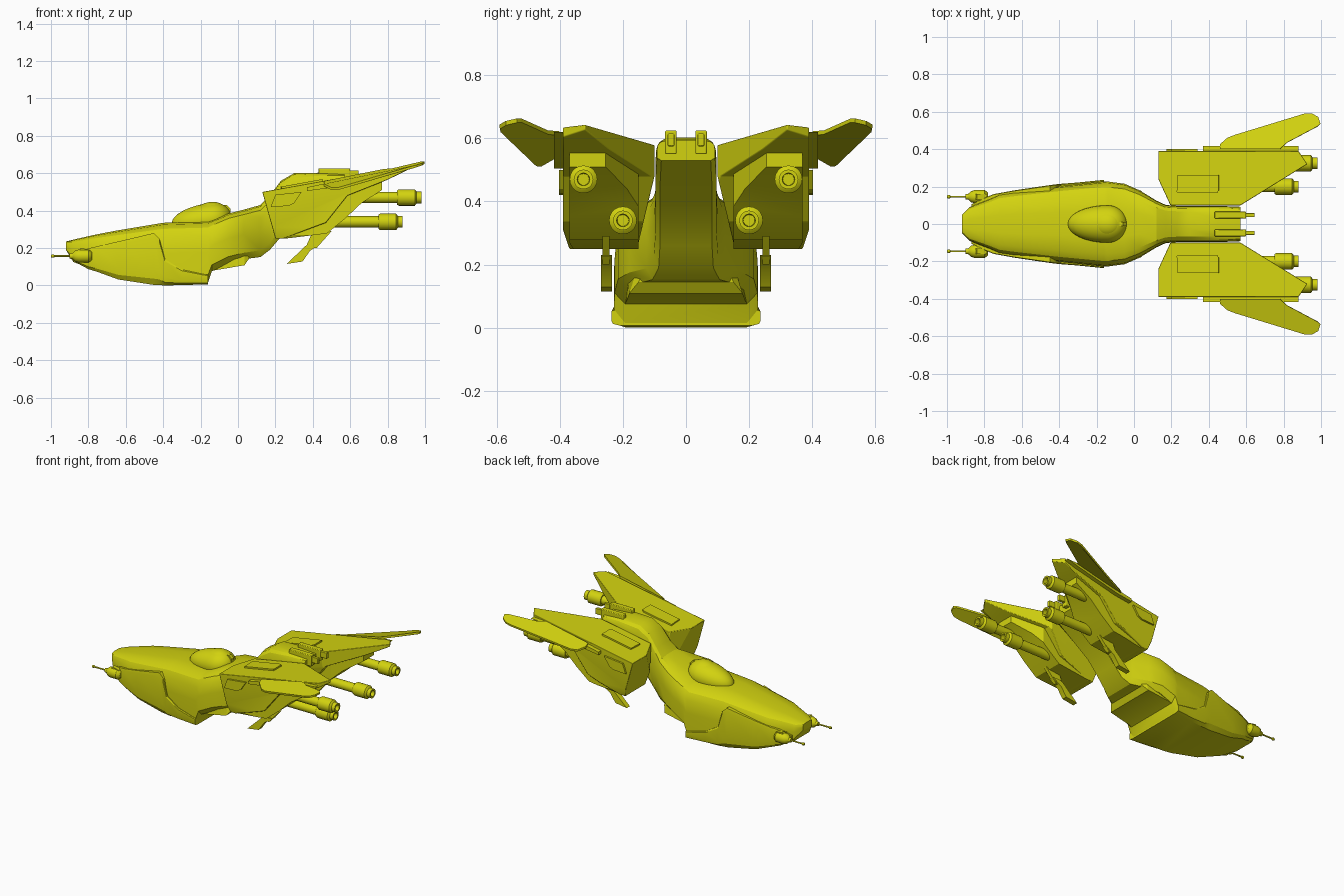
import bpy, bmesh, math
from mathutils import Vector

yellow = bpy.data.materials.new("yellow paint")
yellow.diffuse_color = (0.65, 0.65, 0.005, 1)


def finish(name, bm, mirror=False, bevel=0.0):
    bmesh.ops.recalc_face_normals(bm, faces=bm.faces)
    me = bpy.data.meshes.new(name)
    bm.to_mesh(me)
    bm.free()
    me.materials.append(yellow)
    me.shade_smooth()
    me.set_sharp_from_angle(angle=math.radians(28))
    ob = bpy.data.objects.new(name, me)
    bpy.context.collection.objects.link(ob)
    if bevel:
        b = ob.modifiers.new("bevel", 'BEVEL')
        b.width, b.segments, b.limit_method = bevel, 2, 'ANGLE'
    if mirror:
        m = ob.modifiers.new("mirror", 'MIRROR')
        m.use_axis = (False, True, False)
    return ob


def skin(bm, rings):
    """Join rings of points and cap both ends."""
    vs = [[bm.verts.new(p) for p in r] for r in rings]
    n = len(vs[0])
    for a, b in zip(vs, vs[1:]):
        for i in range(n):
            bm.faces.new((a[i], a[(i + 1) % n], b[(i + 1) % n], b[i]))
    bm.faces.new(vs[0])
    bm.faces.new(vs[-1])


def slab(name, pts, vec, cuts=(), mirror=True, bevel=0.0):
    """Extrude a polygon along vec, then trim it with planes (point, outward normal)."""
    bm = bmesh.new()
    skin(bm, [[Vector(p) for p in pts], [Vector(p) + Vector(vec) for p in pts]])
    for co, no in cuts:
        geom = bm.verts[:] + bm.edges[:] + bm.faces[:]
        bmesh.ops.bisect_plane(bm, geom=geom, dist=1e-5, plane_co=co,
                               plane_no=Vector(no).normalized(), clear_outer=True)
        bmesh.ops.holes_fill(bm, edges=[e for e in bm.edges if e.is_boundary], sides=0)
    return finish(name, bm, mirror, bevel)


def side(name, pts, y0, y1, **kw):
    return slab(name, [(x, y0, z) for x, z in pts], (0, y1 - y0, 0), **kw)


def lathe(name, prof, y, z, n=20, mirror=True):
    """Turn (x, radius) pairs about an axis parallel to x."""
    bm = bmesh.new()
    skin(bm, [[(x, y + r * math.cos(2 * math.pi * i / n), z + r * math.sin(2 * math.pi * i / n))
               for i in range(n)] for x, r in prof])
    return finish(name, bm, mirror)


def loft(name, sections, half, bevel=0.0):
    """half = (width factor, height factor) points from bottom to top."""
    bm = bmesh.new()
    skin(bm, [[(x, w * a, zb + (zt - zb) * b) for a, b in half] +
              [(x, -w * a, zb + (zt - zb) * b) for a, b in reversed(half)]
              for x, w, zb, zt in sections])
    return finish(name, bm, False, bevel)


# Fuselage and neck
loft("fuselage", [
    (-0.92, .05, .19, .235), (-.88, .09, .125, .245), (-.77, .135, .085, .27),
    (-.72, .158, .065, .28), (-.64, .171, .04, .295), (-.40, .202, .008, .335),
    (-.16, .228, .015, .342), (-.14, .227, .075, .348), (-.05, .215, .12, .385),
    (.03, .18, .14, .405), (.12, .125, .152, .43), (.17, .102, .19, .48),
    (.23, .097, .26, .56), (.30, .097, .34, .60), (.45, .097, .45, .603), (.57, .092, .53, .595)],
    [(.85, 0), (1, .13), (1, .5), (.97, .76), (.87, .90), (.7, .97), (.3, 1)])

# Lower armour shell around the front of the hull
loft("lower_armour", [
    (-.87, .105, .125, .165), (-.80, .14, .087, .198), (-.75, .16, .072, .21),
    (-.64, .18, .032, .235), (-.45, .208, .003, .28), (-.42, .212, .002, .25),
    (-.39, .215, 0, .14), (-.30, .222, .002, .085), (-.16, .236, .006, .055)],
    [(.88, 0), (.98, .12), (1, .3), (1, .92), (.98, 1)])

# Belly hatch block
bm = bmesh.new()
skin(bm, [[(-.17, -.19, .06), (-.17, .19, .06), (-.17, .19, .2), (-.17, -.19, .2)],
          [(-.13, -.19, .08), (-.13, .19, .08), (-.13, .19, .2), (-.13, -.19, .2)],
          [(.035, -.18, .108), (.035, .18, .108), (.035, .15, .2), (.035, -.15, .2)],
          [(.06, -.15, .145), (.06, .15, .145), (.06, .13, .2), (.06, -.13, .2)]])
finish("belly_block", bm)


# Teardrop canopy with a raised rear panel
def teardrop(name, cx, cz, front, rear, ry, rz, tilt):
    b = bmesh.new()
    bmesh.ops.create_uvsphere(b, u_segments=32, v_segments=16, radius=1)
    for v in b.verts:
        x = v.co.x * (front if v.co.x < 0 else rear)
        v.co = (cx + x, v.co.y * ry, cz + v.co.z * rz + tilt * x)
    finish(name, b)


teardrop("canopy", -.14, .352, .215, .105, .1, .09, .1)
teardrop("canopy_glass", -.14, .366, .11, .09, .082, .081, .06)
side("canopy_latch", [(-.09, .40), (-.09, .43), (-.06, .43), (-.04, .41), (-.04, .38)],
     -.012, .012, mirror=False)

# Nose guns
lathe("nose_gun", [(-1, .006), (-.995, .009), (-.985, .009), (-.98, .005), (-.9, .005),
                   (-.9, .014), (-.885, .016), (-.87, .03), (-.85, .036), (-.80, .036),
                   (-.785, .026), (-.78, .018)], .146, .157, n=14)
slab("nose_gun_mount", [(-.84, .09, .13), (-.80, .09, .13), (-.80, .09, .185), (-.84, .09, .185)],
     (0, .055, 0))
side("nose_gun_cap", [(-.86, .17), (-.80, .17), (-.79, .19), (-.84, .2)], .132, .16)


# Engine pods: sloping roof z = top(x)
def top(x):
    return .5 + .18 * (x - .13)


inner_rear = ((.57, .1, 0), (.21, -.34, 0))
side("pod_hull", [(.13, top(.13)), (.20, .25), (.24, .25), (.47, .335), (.585, .48),
                  (.80, .565), (.93, top(.93) - .015), (.94, top(.94))], .10, .39,
     cuts=[((.13, .24, 0), (-.13, -.06, 0)), inner_rear,
           ((.92, .33, 0), (.06, .04, 0)),
           ((0, .10, .48), (0, -.23, -.055)), ((0, .39, .31), (0, .06, -.02))], bevel=.003)
side("engine_block", [(.22, .40), (.22, .252), (.25, .25), (.475, .278), (.57, .355),
                      (.66, .44), (.77, .51), (.77, .575), (.4, .53)], .15, .37,
     cuts=[((.60, .15, 0), (.21, -.34, 0)), ((.0, .37, .27), (0, .05, -.03))])

# Thrusters
for nm, x, y, z in (("upper_thruster", .98, .325, .47), ("lower_thruster", .88, .2, .34)):
    lathe(nm, [(x - .38, .03), (x - .13, .03), (x - .13, .038), (x - .12, .044), (x - .035, .044),
               (x - .028, .036), (x - .025, .031), (x, .031), (x, .02), (x - .05, .018)], y, z)

# Raised panels on the roof and outer side of each pod
slab("roof_panel", [(x, y, top(x) - .01) for x, y in
                    ((.23, .17), (.25, .168), (.445, .168), (.455, .18), (.455, .262), (.235, .262))],
     (-.002, 0, .02))
side("side_panel", [(.175, .42), (.20, .485), (.34, .50), (.30, .44), (.27, .425)], .38, .402)

# Side rail and outer wing
side("wing_rail", [(.37, .505), (.37, .525), (.80, .615), (.88, .62), (.80, .595), (.48, .52)], .385, .418)
wing = [(.46, .40, .545), (.46, .425, .53), (.50, .46, .51), (.54, .475, .512), (.91, .588, .62),
        (.95, .59, .63), (.985, .57, .642), (.997, .535, .65), (.98, .52, .65),
        (.82, .435, .612), (.78, .40, .61)]
slab("outer_wing", wing, (0, .002, .013))

# Slanted landing struts
side("landing_strut", [(.26, .115), (.345, .128), (.385, .185), (.45, .23), (.39, .23), (.36, .21)],
     .235, .27)
side("strut_arm", [(.36, .20), (.42, .20), (.50, .29), (.40, .29)], .243, .265)

# Twin dorsal guns
side("dorsal_gun", [(.43, .55), (.43, .625), (.60, .625), (.60, .55)], .03, .066, bevel=.004)
side("dorsal_barrel", [(.59, .575), (.59, .615), (.645, .615), (.645, .575)], .037, .058, bevel=.003)
